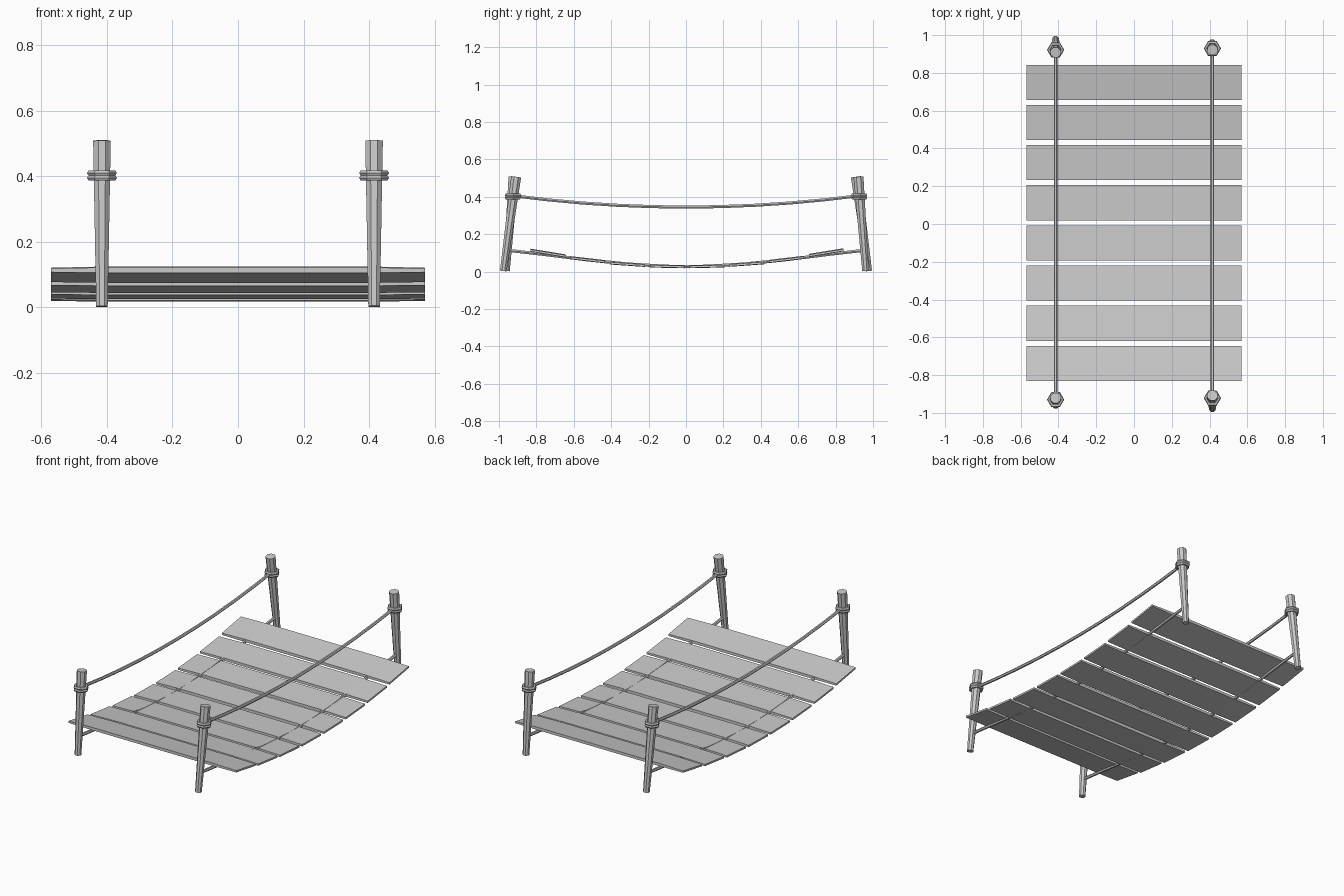
import bpy, bmesh, math
from mathutils import Vector

if "Cube" in bpy.data.objects:
    bpy.data.objects.remove(bpy.data.objects["Cube"])

RAIL_X = 0.415


def new_object(name, bm):
    bmesh.ops.recalc_face_normals(bm, faces=bm.faces)
    me = bpy.data.meshes.new(name)
    bm.to_mesh(me)
    bm.free()
    ob = bpy.data.objects.new(name, me)
    bpy.context.collection.objects.link(ob)
    return ob


def loft(name, sections):
    """Join rings of points with quads and cap both ends."""
    bm = bmesh.new()
    rings = [[bm.verts.new(p) for p in s] for s in sections]
    n = len(rings[0])
    for a, b in zip(rings, rings[1:]):
        for i in range(n):
            j = (i + 1) % n
            bm.faces.new((a[i], a[j], b[j], b[i]))
    bm.faces.new(rings[0])
    bm.faces.new(rings[-1])
    return new_object(name, bm)


def rope(name, x, pts, r=0.0095, sides=6):
    """Thin polygonal rope along (y, z) points at a fixed x."""
    sections = []
    for y, z in pts:
        sections.append([(x + r * math.cos(2 * math.pi * k / sides), y,
                          z + r * math.sin(2 * math.pi * k / sides)) for k in range(sides)])
    return loft(name, sections)


# Planks: thin boards following the sag, ends dipping slightly
for i in range(8):
    yc = 0.006 + (i - 3.5) * 0.2125
    zc = 0.027 + 0.132 * yc * yc
    slope = 0.22 * yc
    sections = []
    for x, dip in ((-0.57, 0.004), (-0.4, 0), (0.4, 0), (0.57, 0.004)):
        w, t = 0.093, 0.0085 - dip * 0.5
        sections.append([(x, yc + dy, zc + slope * dy + dz)
                         for dy, dz in ((-w, -t), (w, -t), (w, t - dip * 0.5), (-w, t - dip * 0.5))])
    loft(f"plank_{i + 1}", sections)

# Ropes: deck rope through the planks and sagging handrail on each side
half = [(0.1, 0.028), (0.315, 0.041), (0.53, 0.063), (0.745, 0.09), (0.945, 0.113)]
deck = [(-y, z) for y, z in reversed(half)] + half
hand = [(y, 0.345 + 0.06 * (y / 0.92) ** 2) for y in [-0.92 + 0.184 * k for k in range(11)]]
for side, sx in (("left", -1), ("right", 1)):
    rope(f"deck_rope_{side}", sx * RAIL_X, deck)
    rope(f"handrail_rope_{side}", sx * RAIL_X, hand)

# Posts: tapered and leaning inward, opposite corners match
for sx in (-1, 1):
    for sy in (-1, 1):
        name = ("left" if sx < 0 else "right") + ("_front" if sy < 0 else "_back")
        y0, y1 = (0.96, 0.922) if sx == sy else (0.977, 0.908)
        axis = Vector((0, y1 - y0, 0.5)).normalized()
        side = Vector((1, 0, 0))
        up = axis.cross(side)
        sections = []
        for t, r in ((0, 0.019), (0.8, 0.027), (1, 0.029)):
            c = Vector((0, y0 + (y1 - y0) * t, 0.003 + 0.504 * t))
            ring = []
            for k in range(8):
                a = 2 * math.pi * (k + 0.5) / 8
                p = c + r * (math.cos(a) * side + math.sin(a) * up)
                ring.append((sx * (RAIL_X + p.x), sy * p.y, max(p.z, 0)))
            sections.append(ring)
        loft(f"post_{name}", sections)

        # Rope lashing: two stacked coils around the post
        yc = y0 + (y1 - y0) * 0.8
        for n, z in enumerate((0.395, 0.410)):
            bpy.ops.mesh.primitive_torus_add(
                major_segments=6, minor_segments=6, major_radius=0.036, minor_radius=0.0095,
                location=(sx * RAIL_X, sy * yc, z))
            bpy.context.object.name = f"lashing_{name}_{n + 1}"
